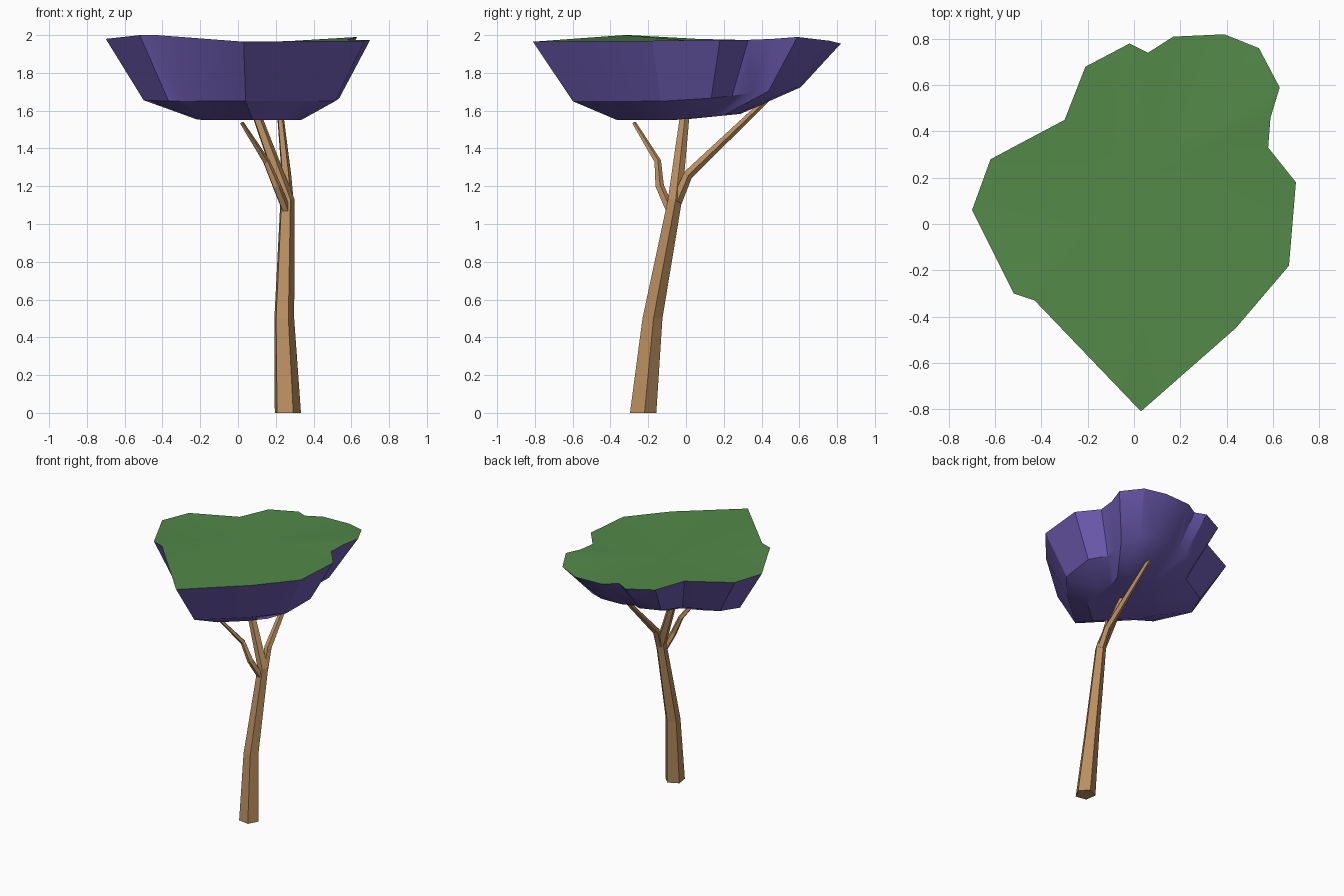
import bpy, bmesh, math
from mathutils import Vector

if "Cube" in bpy.data.objects:
    bpy.data.objects.remove(bpy.data.objects["Cube"])


def material(name, rgb):
    m = bpy.data.materials.new(name)
    m.diffuse_color = (*rgb, 1)
    m.use_nodes = True
    m.node_tree.nodes["Principled BSDF"].inputs["Base Color"].default_value = (*rgb, 1)
    return m


bark = material("brown bark", (0.49, 0.27, 0.115))
leaf = material("green leaves", (0.085, 0.25, 0.065))
under = material("purple underside", (0.16, 0.11, 0.46))


def finish(name, bm, mats):
    bmesh.ops.recalc_face_normals(bm, faces=bm.faces)
    mesh = bpy.data.meshes.new(name)
    bm.to_mesh(mesh)
    bm.free()
    for m in mats:
        mesh.materials.append(m)
    obj = bpy.data.objects.new(name, mesh)
    bpy.context.collection.objects.link(obj)
    return obj


def bridge(bm, a, b):
    for i in range(len(a)):
        j = (i + 1) % len(a)
        bm.faces.new((a[i], a[j], b[j], b[i]))


def limb(name, path, level=False):
    """Five-sided tapering tube through (x, y, z, radius) points."""
    bm = bmesh.new()
    pts = [Vector(p[:3]) for p in path]
    rings = []
    for k, p in enumerate(pts):
        along = pts[min(k + 1, len(pts) - 1)] - pts[max(k - 1, 0)]
        turn = Vector((0, 0, 1)).rotation_difference(along.normalized())
        ring = []
        for i in range(5):
            a = math.radians(8 + 72 * i)
            d = Vector((math.cos(a), math.sin(a), 0)) * path[k][3]
            ring.append(bm.verts.new(p + (d if level else turn @ d)))
        rings.append(ring)
    for a, b in zip(rings, rings[1:]):
        bridge(bm, a, b)
    bm.faces.new(rings[0])
    bm.faces.new(rings[-1])
    return finish(name, bm, [bark])


# Trunk and branches
limb("trunk", [(.26, -.23, 0, .074), (.242, -.18, .5, .056),
               (.26, -.06, 1.13, .04), (.09, -.005, 1.6, .026)], level=True)
limb("back_branch", [(.265, -.05, 1.12, .03), (.255, .01, 1.26, .027),
                     (.21, .48, 1.71, .014)])
limb("front_branch", [(.26, -.08, 1.06, .024), (.205, -.14, 1.2, .024),
                      (.15, -.15, 1.33, .019), (.02, -.275, 1.535, .011)])

# Canopy rim, counter-clockwise from the front tip
rim = [(.03, -.81, 1.965), (.44, -.45, 1.97), (.67, -.18, 1.97), (.70, .18, 1.975),
       (.58, .33, 1.975), (.59, .46, 1.98), (.63, .59, 1.99), (.54, .76, 1.97),
       (.39, .82, 1.955), (.17, .81, 1.955), (.06, .74, 1.96), (-.02, .78, 1.955),
       (-.21, .68, 1.96), (-.30, .45, 1.965), (-.47, .36, 1.97), (-.62, .28, 1.975),
       (-.70, .06, 1.98), (-.52, -.30, 2.0), (-.43, -.33, 2.0)]

bm = bmesh.new()
top = [bm.verts.new(p) for p in rim]
middle = [bm.verts.new((.07 + (x - .07) * .74, y * .74, 1.65 + max(0, y) * .09))
          for x, y, z in rim]
bottom = [bm.verts.new((.11 + (x - .11) * .40, -.04 + y * .40, 1.55 + max(0, y) * .04))
          for x, y, z in rim]
bridge(bm, top, middle)
bridge(bm, middle, bottom)
bm.faces.new(bottom)
for f in bm.faces:
    f.material_index = 1

# Leafy top, fanned around a slightly sunken centre
centre = bm.verts.new((.05, .2, 1.955))
for i, v in enumerate(top):
    bm.faces.new((v, top[(i + 1) % len(top)], centre)).material_index = 0
canopy = finish("canopy", bm, [leaf, under])

bpy.ops.object.select_all(action='DESELECT')
canopy.select_set(True)
bpy.context.view_layer.objects.active = canopy
bpy.ops.object.shade_smooth_by_angle(angle=math.radians(30))
